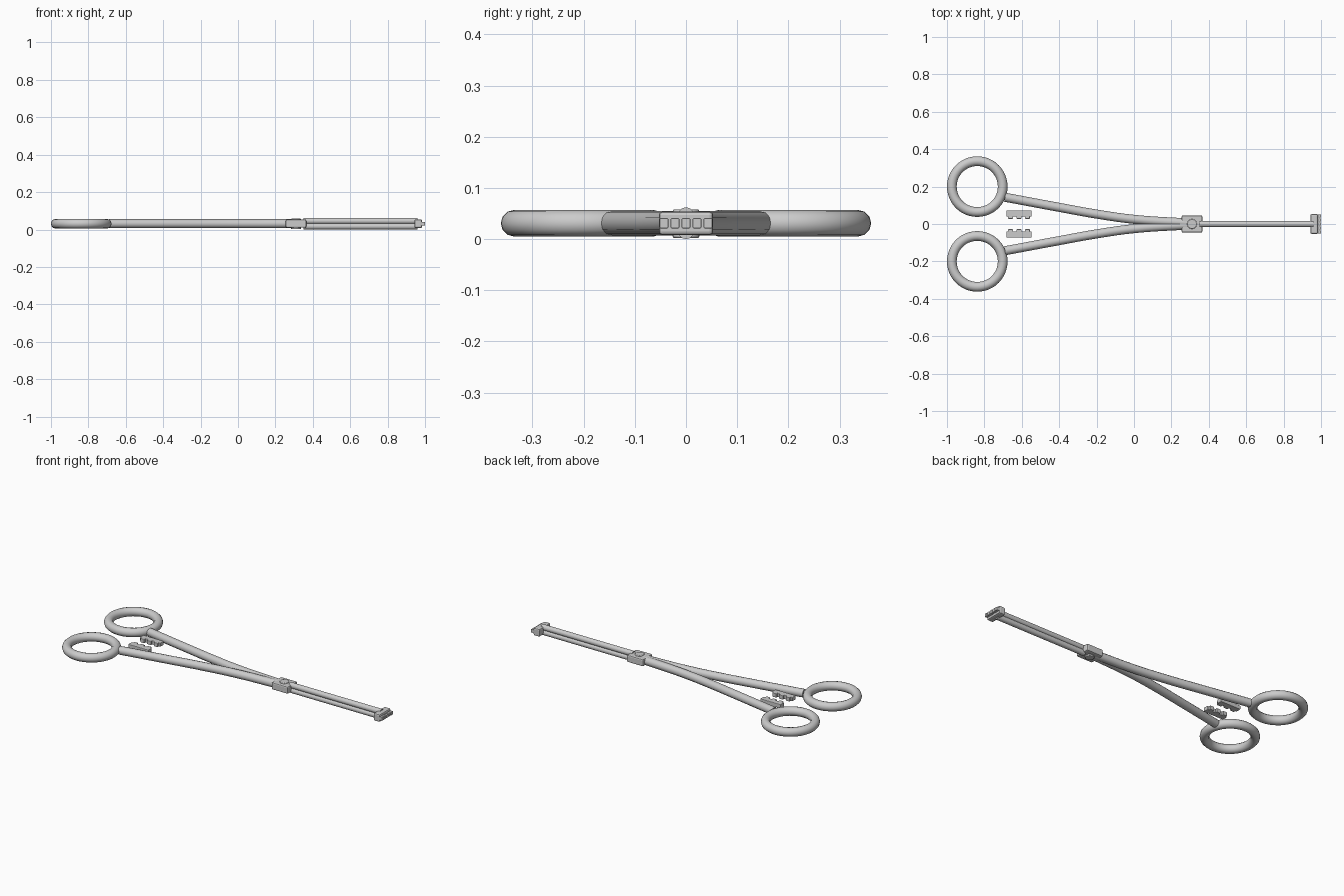
import bpy, math

if "Cube" in bpy.data.objects:
    bpy.data.objects.remove(bpy.data.objects["Cube"])

ZC = 0.031  # mid height of the flat instrument


def smooth(ob, angle=40):
    bpy.ops.object.select_all(action='DESELECT')
    bpy.context.view_layer.objects.active = ob
    ob.select_set(True)
    bpy.ops.object.shade_smooth_by_angle(angle=math.radians(angle))


def box(name, x0, x1, y0, y1, z0, z1, bevel=0.0, segments=2):
    bpy.ops.mesh.primitive_cube_add(size=1, location=((x0 + x1) / 2, (y0 + y1) / 2, (z0 + z1) / 2))
    ob = bpy.context.object
    ob.name = name
    ob.scale = (x1 - x0, abs(y1 - y0), z1 - z0)
    bpy.ops.object.transform_apply(location=False, rotation=False, scale=True)
    if bevel:
        m = ob.modifiers.new("bevel", 'BEVEL')
        m.width = bevel
        m.segments = segments
    return ob


def cylinder(name, radius, depth, loc, rot=(0, 0, 0), bevel=0.0, verts=16):
    bpy.ops.mesh.primitive_cylinder_add(vertices=verts, radius=radius, depth=depth,
                                        location=loc, rotation=rot)
    ob = bpy.context.object
    ob.name = name
    if bevel:
        m = ob.modifiers.new("bevel", 'BEVEL')
        m.width = bevel
        m.segments = 2
    smooth(ob)
    return ob


def tube(name, points, radius):
    cu = bpy.data.curves.new(name, 'CURVE')
    cu.dimensions = '3D'
    cu.bevel_depth = radius
    cu.bevel_resolution = 4
    cu.resolution_u = 6
    cu.use_fill_caps = True
    sp = cu.splines.new('BEZIER')
    sp.bezier_points.add(len(points) - 1)
    for bp, p in zip(sp.bezier_points, points):
        bp.co = p
        bp.handle_left_type = bp.handle_right_type = 'AUTO'
    ob = bpy.data.objects.new(name, cu)
    bpy.context.collection.objects.link(ob)
    bpy.ops.object.select_all(action='DESELECT')
    bpy.context.view_layer.objects.active = ob
    ob.select_set(True)
    bpy.ops.object.convert(target='MESH')
    smooth(bpy.context.object, 50)


for s, side in ((1, "left"), (-1, "right")):
    # finger ring
    bpy.ops.mesh.primitive_torus_add(major_segments=48, minor_segments=12, major_radius=0.136,
                                     minor_radius=0.026, location=(-0.838, s * 0.2, ZC))
    bpy.context.object.name = "finger_ring_" + side
    smooth(bpy.context.object, 50)

    # curved handle shank
    path = [(-0.69, 0.143), (-0.4, 0.089), (-0.2, 0.053), (0.0, 0.025), (0.3, 0.005)]
    tube("shank_" + side, [(x, s * y, ZC) for x, y in path], 0.024)

    # ratchet bar with teeth facing the middle
    y0, y1 = sorted((s * 0.040, s * 0.073))
    box("ratchet_bar_" + side, -0.683, -0.547, y0, y1, 0.019, 0.043, 0.003)
    t0, t1 = sorted((s * 0.028, s * 0.045))
    for i in range(3):
        x = -0.66 + i * 0.045
        box(f"ratchet_tooth_{side}_{i}", x - 0.013, x + 0.013, t0, t1, 0.019, 0.043, 0.002)

# box joint and pivot screw
box("box_joint", 0.255, 0.365, -0.046, 0.046, 0.010, 0.053, 0.007)
cylinder("pivot_screw", 0.026, 0.056, (0.31, 0, ZC - 0.001), bevel=0.003, verts=24)

# two stacked jaw rods
for z, label in ((ZC + 0.0145, "upper"), (ZC - 0.0145, "lower")):
    cylinder("jaw_rod_" + label, 0.0165, 0.61, (0.655, 0, z), (0, math.pi / 2, 0))

# jaw head with a row of gripping teeth
box("jaw_head", 0.943, 0.984, -0.053, 0.053, 0.008, 0.054, 0.007)
for i in range(5):
    y = (i - 2) * 0.0215
    box(f"jaw_tooth_{i}", 0.975, 1.0, y - 0.0085, y + 0.0085, 0.021, 0.041, 0.002)
